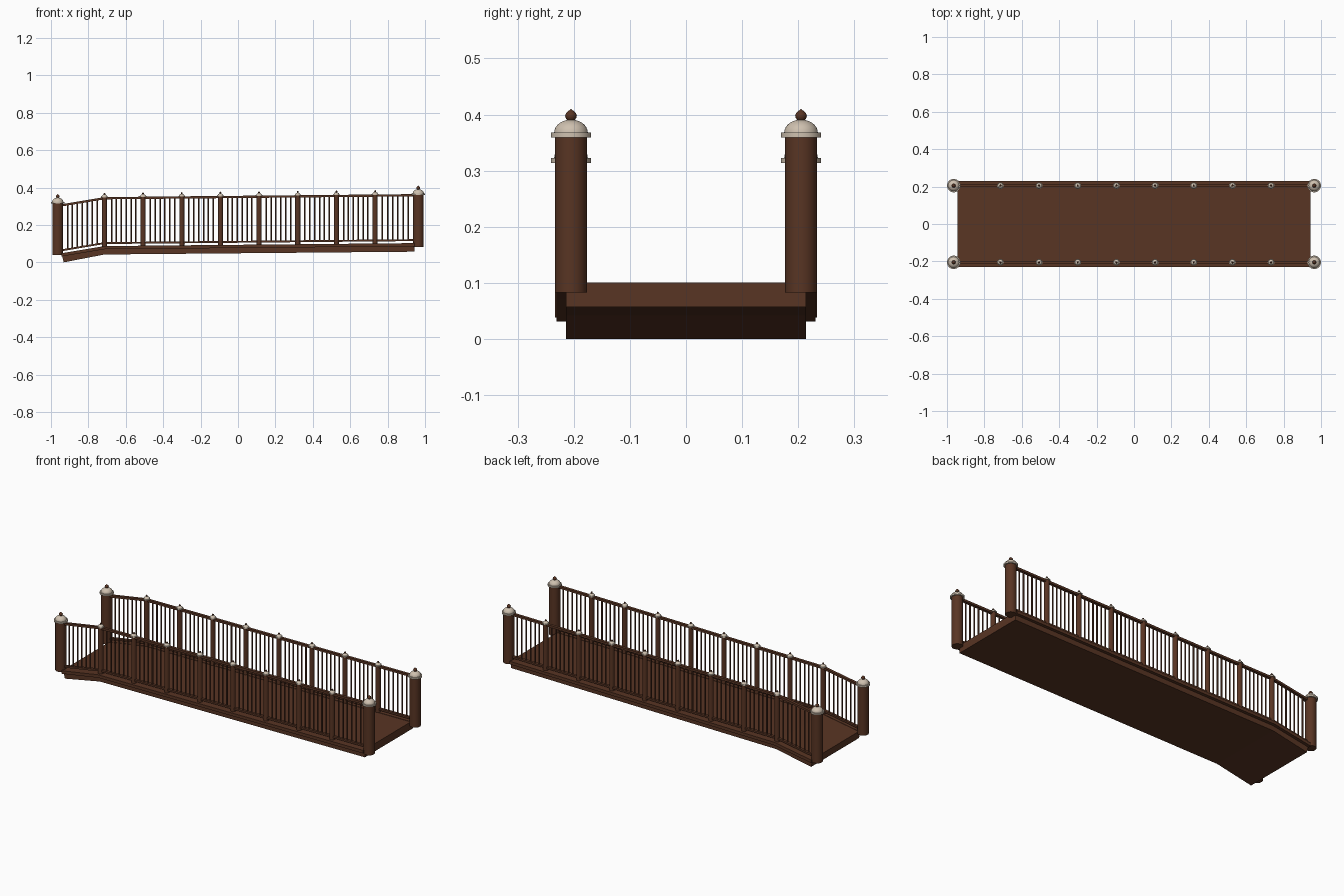
import bpy, bmesh, math

if "Cube" in bpy.data.objects:
    bpy.data.objects.remove(bpy.data.objects["Cube"])


def material(name, rgb):
    m = bpy.data.materials.new(name)
    m.diffuse_color = (*rgb, 1)
    m.use_nodes = True
    m.node_tree.nodes["Principled BSDF"].inputs["Base Color"].default_value = m.diffuse_color
    return m


WOOD = material("brown wood", (0.098, 0.035, 0.017))
CREAM = material("cream stone", (0.62, 0.53, 0.43))

BEND = -0.714          # where the ramp meets the long deck
SIDE = 0.205           # y of the railings
END = 0.964            # x of the end posts


def deck_z(x):
    if x < BEND:
        return 0.085 + (x - BEND) * 0.168
    return 0.085 + (x - BEND) * 0.0095


def finish(name, bm, mat, smooth=False):
    bmesh.ops.recalc_face_normals(bm, faces=bm.faces)
    me = bpy.data.meshes.new(name)
    bm.to_mesh(me)
    bm.free()
    me.materials.append(mat)
    ob = bpy.data.objects.new(name, me)
    bpy.context.collection.objects.link(ob)
    if smooth:
        bpy.ops.object.select_all(action='DESELECT')
        ob.select_set(True)
        bpy.context.view_layer.objects.active = ob
        bpy.ops.object.shade_smooth_by_angle(angle=math.radians(35))
    return ob


def extrude_side(bm, outline, y0, y1):
    """Side outline in x,z swept from y0 to y1."""
    a = [bm.verts.new((x, y0, z)) for x, z in outline]
    b = [bm.verts.new((x, y1, z)) for x, z in outline]
    n = len(a)
    bm.faces.new(a)
    bm.faces.new(b[::-1])
    for i in range(n):
        j = (i + 1) % n
        bm.faces.new((a[i], a[j], b[j], b[i]))


def band(x0, x1, low, high):
    """Bent strip following the deck between two offsets."""
    xs = [x0, BEND, x1]
    return ([(x, deck_z(x) + low) for x in xs]
            + [(x, deck_z(x) + high) for x in reversed(xs)])


def lathe(bm, profile, x, y, z, seg):
    """Revolve an r,z profile whose ends lie on the axis."""
    rings = []
    for r, h in profile:
        if r == 0:
            rings.append([bm.verts.new((x, y, z + h))])
        else:
            rings.append([bm.verts.new((x + r * math.cos(2 * math.pi * i / seg),
                                        y + r * math.sin(2 * math.pi * i / seg),
                                        z + h)) for i in range(seg)])
    for a, b in zip(rings, rings[1:]):
        for i in range(seg):
            j = (i + 1) % seg
            if len(a) == 1:
                bm.faces.new((a[0], b[i], b[j]))
            elif len(b) == 1:
                bm.faces.new((a[i], a[j], b[0]))
            else:
                bm.faces.new((a[i], a[j], b[j], b[i]))


def post(name, x, y, base, top, r, s, seg):
    # Shaft
    bm = bmesh.new()
    lathe(bm, [(0, base), (r, base), (r, top), (0, top)], x, y, 0, seg)
    finish(name + "_shaft", bm, WOOD, True)
    # Domed cap with a flat rim
    dome = [(0.030 * math.cos(a * math.pi / 14), 0.009 + 0.023 * math.sin(a * math.pi / 14))
            for a in range(7)]
    cap = [(0, 0), (0.036, 0), (0.036, 0.009)] + dome + [(0, 0.032)]
    bm = bmesh.new()
    lathe(bm, [(q * s, h * s) for q, h in cap], x, y, top, seg)
    finish(name + "_cap", bm, CREAM, True)
    # Pointed knob
    knob = [(0, 0.029), (0.006, 0.030), (0.0095, 0.035), (0.0105, 0.039),
            (0.009, 0.043), (0.004, 0.048), (0, 0.051)]
    bm = bmesh.new()
    lathe(bm, [(q * s, h * s) for q, h in knob], x, y, top, seg)
    finish(name + "_knob", bm, WOOD, True)


# Deck slab, with its ramp end cut square to the slope
bm = bmesh.new()
extrude_side(bm, [(-0.932, 0.0), (BEND, 0.042), (0.943, 0.057),
                  (0.943, deck_z(0.943)), (BEND, deck_z(BEND)), (-0.943, deck_z(-0.943))],
             -0.214, 0.214)
finish("deck", bm, WOOD)

post_xs = [BEND + 0.2067 * i for i in range(8)]
stops = [-END] + post_xs + [END]

for side, label in ((-1, "front"), (1, "back")):
    y = side * SIDE
    # Edge trim of the deck
    bm = bmesh.new()
    extrude_side(bm, band(-0.943, 0.943, -0.015, 0.002), side * 0.195, side * 0.231)
    finish(label + "_edge_trim", bm, WOOD)
    # Handrail and bottom rail
    for part, low, high in (("handrail", 0.252, 0.264), ("bottom_rail", 0.013, 0.023)):
        bm = bmesh.new()
        extrude_side(bm, band(-END, END, low, high), y - 0.008, y + 0.008)
        finish(label + "_" + part, bm, WOOD)
    # Balusters between the posts
    bm = bmesh.new()
    for i, (a, b) in enumerate(zip(stops, stops[1:])):
        a += 0.026 if i == 0 else 0.012
        b -= 0.026 if i == len(stops) - 2 else 0.012
        n = 7 if i == 0 else 6
        for k in range(n):
            x = a + (b - a) * (k + 1) / (n + 1)
            z = deck_z(x)
            lathe(bm, [(0, 0.018), (0.004, 0.018), (0.004, 0.257), (0, 0.257)], x, y, z, 8)
    finish(label + "_balusters", bm, WOOD, True)
    # Slim posts, then the large end posts
    for i, x in enumerate(post_xs):
        z = deck_z(x)
        post(f"{label}_post_{i + 1}", x, y, z - 0.008, z + 0.262, 0.0135, 0.5, 16)
    post(label + "_left_end_post", -END, y, 0.038, 0.314, 0.0285, 1, 32)
    post(label + "_right_end_post", END, y, 0.083, 0.359, 0.0285, 1, 32)
